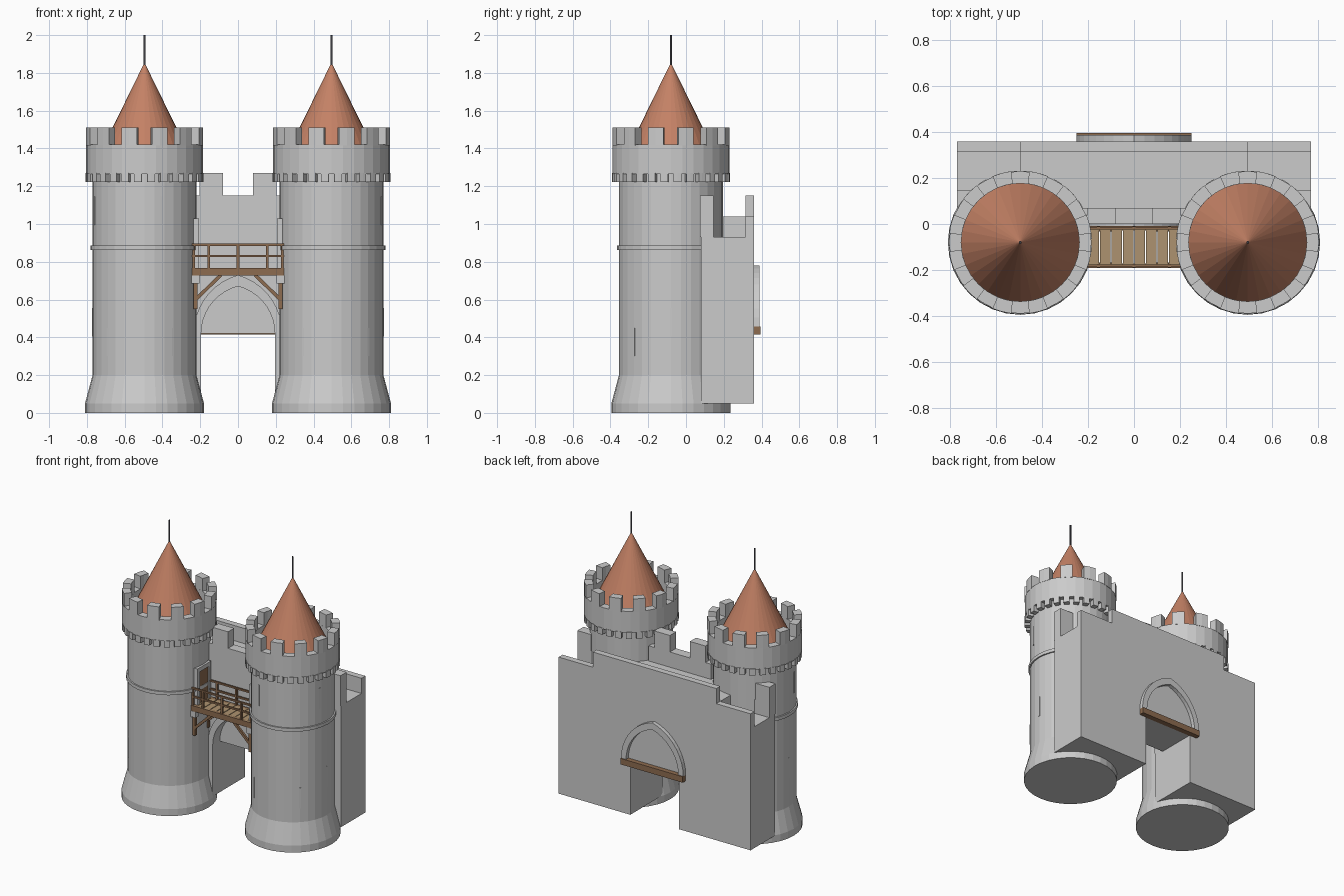
import bpy, bmesh, math
from mathutils import Vector, Matrix

if "Cube" in bpy.data.objects:
    bpy.data.objects.remove(bpy.data.objects["Cube"])


def material(name, col):
    m = bpy.data.materials.new(name)
    m.diffuse_color = (*col, 1)
    m.use_nodes = True
    m.node_tree.nodes["Principled BSDF"].inputs["Base Color"].default_value = m.diffuse_color
    return m


WOOD = material("wood", (0.27, 0.15, 0.08))
PLANK = material("plank", (0.42, 0.29, 0.16))
TILE = material("roof_tile", (0.55, 0.22, 0.13))
IRON = material("iron", (0.05, 0.05, 0.06))
SX, TY, N = 0.495, -0.08, 32   # tower offset, tower y, sides


def finish(name, bm, mat=None):
    bmesh.ops.recalc_face_normals(bm, faces=bm.faces)
    me = bpy.data.meshes.new(name)
    bm.to_mesh(me)
    bm.free()
    ob = bpy.data.objects.new(name, me)
    bpy.context.collection.objects.link(ob)
    if mat:
        me.materials.append(mat)
    return ob


def add_box(bm, x, y, z, mtx=None):
    """Box from (min, max) ranges, optionally transformed."""
    m = Matrix.Translation(((x[0]+x[1])/2, (y[0]+y[1])/2, (z[0]+z[1])/2)) @ \
        Matrix.Diagonal((abs(x[1]-x[0]), abs(y[1]-y[0]), abs(z[1]-z[0]), 1))
    bmesh.ops.create_cube(bm, size=1, matrix=(mtx or Matrix()) @ m)


def box(name, x, y, z, mat=None):
    bm = bmesh.new()
    add_box(bm, x, y, z)
    return finish(name, bm, mat)


def lathe(name, profile, cx, mat=None):
    bm = bmesh.new()
    vs = [bm.verts.new((cx + r, TY, z)) for r, z in profile]
    es = [bm.edges.new(p) for p in zip(vs, vs[1:])]
    bmesh.ops.spin(bm, geom=vs + es, cent=(cx, TY, 0), axis=(0, 0, 1),
                   angle=2*math.pi, steps=N, use_merge=True)
    bmesh.ops.remove_doubles(bm, verts=bm.verts, dist=1e-5)
    return finish(name, bm, mat)


def prism(name, pts, y0, y1, mat=None):
    """Extrude an xz outline from y0 to y1."""
    bm = bmesh.new()
    f = bm.faces.new([bm.verts.new((x, y0, z)) for x, z in pts])
    r = bmesh.ops.extrude_face_region(bm, geom=[f], use_keep_orig=True)
    bmesh.ops.translate(bm, vec=(0, y1-y0, 0),
                        verts=[v for v in r["geom"] if isinstance(v, bmesh.types.BMVert)])
    return finish(name, bm, mat)


def arch(w, h, z0, n=9):
    """Pointed arch outline, left spring to right spring."""
    c = (h*h - w*w) / (2*w)
    end = math.atan2(h, c)
    right = [(-c + (w+c)*math.cos(end*i/n), z0 + (w+c)*math.sin(end*i/n)) for i in range(n+1)]
    return [(-x, z) for x, z in right] + right[-2::-1]


def beam(bm, a, b, w, h):
    a, b = Vector(a), Vector(b)
    d = b - a
    m = Matrix.Translation((a+b)/2) @ d.to_track_quat('X', 'Z').to_matrix().to_4x4()
    add_box(bm, (-d.length/2, d.length/2), (-w/2, w/2), (-h/2, h/2), m)


def ring_blocks(name, cx, count, r0, r1, z0, z1, width, offset):
    """Curved wedge blocks spaced round a tower."""
    bm = bmesh.new()
    for i in range(count):
        a = 2*math.pi*(i+offset)/count
        angs = [a - width/2, a, a + width/2]
        ring = [(r1, t) for t in angs] + [(r0, t) for t in angs[::-1]]
        lo, hi = [[bm.verts.new((cx + r*math.cos(t), TY + r*math.sin(t), z)) for r, t in ring]
                  for z in (z0, z1)]
        bm.faces.new(lo[::-1])
        bm.faces.new(hi)
        for k in range(6):
            j = (k+1) % 6
            bm.faces.new((lo[k], lo[j], hi[j], hi[k]))
    return finish(name, bm)


for s, side in ((-1, "left"), (1, "right")):
    cx = s*SX
    # Round tower with flared base and parapet crown
    lathe(side + "_tower", [(0, 0), (.315, 0), (.315, .05), (.275, .2), (.275, 1.265),
                            (.31, 1.265), (.31, 1.42), (.257, 1.42), (.257, 1.33), (0, 1.33)], cx)
    lathe(side + "_string_course", [(.27, .862), (.285, .862), (.285, .886), (.27, .886)], cx)
    ring_blocks(side + "_merlons", cx, 12, .257, .312, 1.415, 1.512, .27, .5)
    ring_blocks(side + "_corbels", cx, 28, .265, .312, 1.222, 1.27, .13, .5)
    # Conical roof and spike
    lathe(side + "_roof", [(0, 1.325), (.26, 1.325), (0, 1.855)], cx, TILE)
    lathe(side + "_spike", [(0, 1.82), (.006, 1.82), (.006, 2.0), (0, 2.0)], cx, IRON)

    # Arrow slits: angle is measured from the front, outward positive
    bm = bmesh.new()
    for deg, z in ((-19, 1.07), (-33, .375), (90, .48), (75, 1.07), (45, .375)):
        m = Matrix.Translation((cx, TY, 0)) @ Matrix.Rotation(s*math.radians(deg), 4, 'Z')
        add_box(bm, (-.006, .006), (-.277, -.26), (z-.075, z+.075), m)
    finish(side + "_arrow_slits", bm)

    # Lower side wall with its front and back parapets
    X = (s*.49, s*.77)
    box(side + "_wall", X, (.08, .36), (.05, .93))
    box(side + "_wall_back_parapet", X, (.315, .36), (.93, 1.04))
    box(side + "_wall_front_parapet", X, (.075, .145), (.93, 1.03))
    box(side + "_wall_merlon", (s*.66, s*.77), (.075, .145), (1.03, 1.15))

    # Main wall half beside the passage
    box(side + "_passage_wall", (s*.195, s*.495), (.07, .36), (.05, 1.04))
    box(side + "_gate_merlon", (s*.08, s*.205), (0, .07), (1.15, 1.27))

    # Doorway on to the bridge
    bm = bmesh.new()
    for y in (-.155, -.025):
        add_box(bm, (s*.207, s*.25), (y-.013, y+.013), (.765, 1.0))
    add_box(bm, (s*.207, s*.25), (-.168, -.012), (1.0, 1.03))
    finish(side + "_door_frame", bm)
    box(side + "_door", (s*.215, s*.25), (-.142, -.038), (.765, 1.0), WOOD)

    # Stone brackets and timber braces under the bridge
    bm, bw = bmesh.new(), bmesh.new()
    for y in (-.175, -.025):
        add_box(bm, (s*.205, s*.25), (y-.018, y+.018), (.685, .728))
        beam(bw, (s*.225, y, .6), (s*.09, y, .73), .016, .018)
        add_box(bw, (s*.215, s*.235), (y-.01, y+.01), (.55, .685))
    finish(side + "_bridge_brackets", bm)
    finish(side + "_bridge_braces", bw, WOOD)

# Wall over the passage, with back parapet
box("wall_over_passage", (-.195, .195), (.07, .36), (.42, 1.04))
box("back_parapet", (-.495, .495), (.315, .36), (1.04, 1.15))

# Front gate wall with pointed arch, its parapet and moulding
opening = arch(.195, .25, .42)
prism("gate_front", [(-.27, .05), (-.195, .05)] + opening +
      [(.195, .05), (.27, .05), (.27, 1.04), (-.27, 1.04)], .005, .075)
box("gate_parapet", (-.25, .25), (0, .07), (1.04, 1.15))
prism("gate_arch_moulding", [(-.195, .05)] + opening + [(.195, .05), (.235, .05)] +
      arch(.235, .31, .42)[::-1] + [(-.235, .05)], -.012, .01)

# Back arch moulding and sill beam
prism("back_arch_moulding", arch(.25, .325, .455) + arch(.21, .275, .455)[::-1], .355, .388)
box("back_sill_beam", (-.25, .25), (.355, .395), (.415, .458), WOOD)

# Timber bridge: planks, side beams, posts and rails
bm = bmesh.new()
for i in range(10):
    x = -.225 + .05*i
    add_box(bm, (x-.0225, x+.0225), (-.188, -.012), (.752, .768))
finish("bridge_planks", bm, PLANK)
bm = bmesh.new()
for y in (-.182, -.018):
    add_box(bm, (-.25, .25), (y-.01, y+.01), (.728, .768))
    for z in (.83, .89):
        add_box(bm, (-.25, .25), (y-.006, y+.006), (z-.006, z+.006))
    for x in (-.235, -.155, 0, .155, .235):
        add_box(bm, (x-.007, x+.007), (y-.007, y+.007), (.765, .89))
finish("bridge_frame", bm, WOOD)
